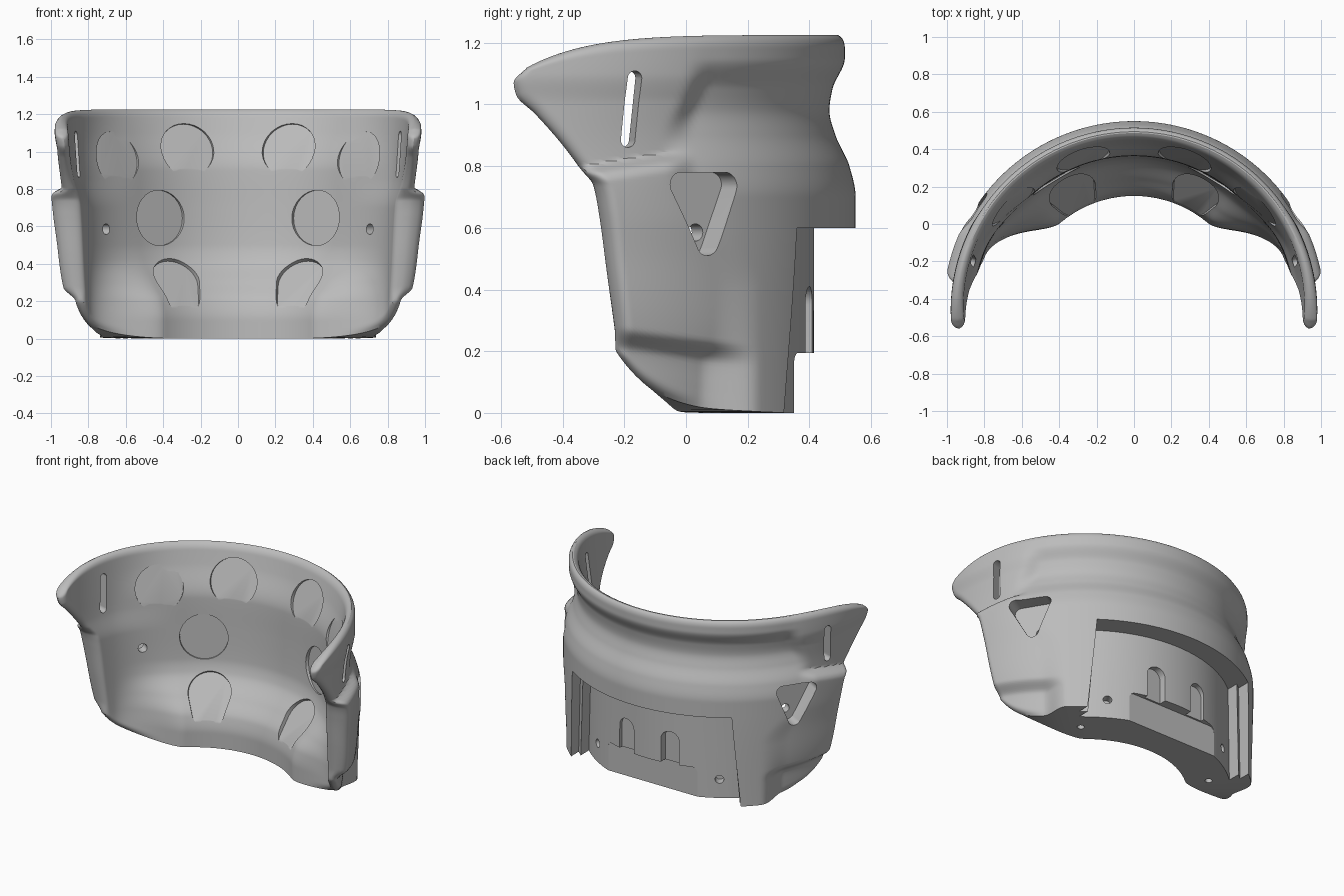
import bpy, bmesh, math
from mathutils import Vector

cube = bpy.data.objects.get("Cube")
if cube:
    bpy.data.objects.remove(cube, do_unlink=True)

CY = -0.46          # centre of curvature on the y axis
HEIGHT = 1.225


def curve(pts, x):
    """Monotone smooth interpolation through profile points."""
    x = min(max(x, pts[0][0]), pts[-1][0])
    slopes = [(b[1] - a[1]) / (b[0] - a[0]) for a, b in zip(pts, pts[1:])]

    def tangent(i):
        if i in (0, len(pts) - 1):
            return slopes[0] if i == 0 else slopes[-1]
        a, b = slopes[i - 1], slopes[i]
        return 0 if a * b <= 0 else 2 * a * b / (a + b)

    i = 0
    while i < len(pts) - 2 and x > pts[i + 1][0]:
        i += 1
    h = pts[i + 1][0] - pts[i][0]
    s = (x - pts[i][0]) / h
    return ((1 + 2 * s) * (1 - s) ** 2 * pts[i][1] + s * s * (3 - 2 * s) * pts[i + 1][1]
            + h * s * (1 - s) * ((1 - s) * tangent(i) - s * tangent(i + 1)))


def smooth(x, a, b):
    s = min(max((x - a) / (b - a), 0), 1)
    return s * s * (3 - 2 * s)


# Profiles: (height, radius), and (height, y) for the front edge
OUT_BACK = [(0, 1.0), (.6, 1.01), (.7, 1.01), (.8, .99), (.9, .945), (.98, .925),
            (1.05, .935), (1.15, .975), (1.225, .975)]
OUT_SIDE = [(0, .89), (.1, .9), (.18, .91), (.25, .975), (.5, 1.0), (.74, 1.02),
            (.765, 1.01), (.805, .955), (1.0, .965), (1.1, .98), (1.225, .975)]
IN_BACK = [(0, .61), (.1, .61), (.2, .63), (.3, .7), (.42, .79), (.5, .81),
           (.7, .82), (.9, .825), (1.1, .888), (1.225, .925)]
IN_SIDE = [(0, .83), (.2, .85), (.7, .86), (.85, .885), (1.0, .9), (1.225, .92)]
FRONT_EDGE = [(.2, -.21), (.45, -.25), (.65, -.28), (.74, -.3), (.78, -.33),
              (.87, -.4), (.97, -.49), (1.03, -.55), (1.07, -.558), (1.12, -.515)]


def r_out(th, z):
    k = smooth(z, .4, .75)
    lean = 5 * smooth(z, .85, 1.1)
    w = smooth(abs(th), math.radians(46 + 14 * k - lean), math.radians(56 + 11 * k - lean))
    # Both side ledges slope a little along the side
    y = CY + math.cos(th)
    low = .13 * y * (1 - smooth(z, .25, .45))
    high = .15 * (y + .33) * smooth(z, .6, .75) * (1 - smooth(z, .87, 1.05))
    return curve(OUT_BACK, z) * (1 - w) + curve(OUT_SIDE, z + low - high) * w


def r_in(th, z):
    w = smooth(abs(th), math.radians(40), math.radians(70))
    return curve(IN_BACK, z) * (1 - w) + curve(IN_SIDE, z) * w


def polar(th, r, z):
    return Vector((r * math.sin(th), CY + r * math.cos(th), z))


def inner_point(th, z):
    return polar(th, r_in(th, z), z)


def inner_normal(th, z, e=.06):
    """Direction into the wall from the inner skin."""
    across = inner_point(th + e, z) - inner_point(th - e, z)
    up = inner_point(th, z + e) - inner_point(th, z - e)
    return up.cross(across) * -1 if up.cross(across).dot(polar(th, 1, z)
                                                         - polar(th, 0, z)) < 0 else up.cross(across)


def make_object(name, bm):
    bmesh.ops.recalc_face_normals(bm, faces=bm.faces[:])
    mesh = bpy.data.meshes.new(name)
    bm.to_mesh(mesh)
    bm.free()
    ob = bpy.data.objects.new(name, mesh)
    bpy.context.collection.objects.link(ob)
    return ob


# Curved shell: outer and inner skins joined around a rounded rim
NU, NT = 150, 120
bm = bmesh.new()
outer, inner = [], []
for j in range(NT + 1):
    s = j / NT
    t = s * (1.25 - .25 * s)
    z_edge = .2 + .92 * t
    th_edge = math.acos((curve(FRONT_EDGE, z_edge) - CY) / .94)
    row_o, row_i = [], []
    for i in range(NU + 1):
        s = 2 * i / NU - 1
        u = s * (1.3 - .3 * s * s)
        w = abs(u) ** 8
        z = HEIGHT * t * (1 - w) + z_edge * w
        th = u * th_edge
        bottom = 1 - max(0, 1 - t * HEIGHT / .04) * smooth(abs(u), .65, .9)
        d = min((1 - t) * HEIGHT / .04, (1 - abs(u)) * th_edge / .05, bottom, 1)
        f = max(.15, math.sqrt(max(0, 1 - (1 - d) ** 2)))
        ro, ri = r_out(th, z), r_in(th, z)
        mid, half = (ro + ri) / 2, (ro - ri) / 2 * f
        row_o.append(bm.verts.new(polar(th, mid + half, z)))
        row_i.append(bm.verts.new(polar(th, mid - half, z)))
    outer.append(row_o)
    inner.append(row_i)
for g in (outer, inner):
    for j in range(NT):
        for i in range(NU):
            bm.faces.new((g[j][i], g[j][i + 1], g[j + 1][i + 1], g[j + 1][i]))
for j in (0, NT):
    for i in range(NU):
        bm.faces.new((outer[j][i], outer[j][i + 1], inner[j][i + 1], inner[j][i]))
for i in (0, NU):
    for j in range(NT):
        bm.faces.new((outer[j][i], outer[j + 1][i], inner[j + 1][i], inner[j][i]))
shell = make_object("curved_shell", bm)


def hull_prism(bm, circles, origin, normal, d0, d1):
    """Prism whose outline is the hull of circles (u, v, radius)."""
    n = Vector(normal).normalized()
    side = Vector((0, 1, 0)) if abs(n.z) > .95 else Vector((0, 0, 1))
    u = side.cross(n).normalized()
    v = n.cross(u)
    tmp = bmesh.new()
    for cu, cv, r in circles:
        for k in range(32):
            a = math.tau * k / 32
            for d in (d0, d1):
                tmp.verts.new(Vector(origin) + u * (cu + r * math.cos(a))
                              + v * (cv + r * math.sin(a)) + n * d)
    res = bmesh.ops.convex_hull(tmp, input=tmp.verts[:])
    loose = {g for g in res["geom_interior"] + res["geom_unused"]
             if isinstance(g, bmesh.types.BMVert)}
    bmesh.ops.delete(tmp, geom=list(loose), context="VERTS")
    bmesh.ops.dissolve_limit(tmp, angle_limit=.01, verts=tmp.verts[:], edges=tmp.edges[:])
    bmesh.ops.recalc_face_normals(tmp, faces=tmp.faces[:])
    mesh = bpy.data.meshes.new("temporary")
    tmp.to_mesh(mesh)
    tmp.free()
    bm.from_mesh(mesh)
    bpy.data.meshes.remove(mesh)


def cut(name, bm):
    cutter = make_object(name, bm)
    cutter.hide_render = True
    mod = shell.modifiers.new(name, "BOOLEAN")
    mod.solver = "EXACT"
    mod.object = cutter
    bpy.context.view_layer.objects.active = shell
    bpy.ops.object.modifier_apply(modifier=mod.name)
    bpy.data.objects.remove(cutter, do_unlink=True)


# Shallow pad seats: angle, height, outline, depth
ROUND = [(0, 0, .148)]
PEAR = [(0, .045, .132), (0, -.075, .1)]
SEATS = [(18.7, 1.01, ROUND, .008), (49.6, .965, ROUND, .01),
         (31, .645, ROUND, .006), (27.6, .285, PEAR, .016)]
pockets = bmesh.new()
for sx in (-1, 1):
    for deg, z, outline, depth in SEATS:
        th = sx * math.radians(deg)
        hull_prism(pockets, outline, inner_point(th, z), inner_normal(th, z), -.08, depth)
    # Strap slot through each wing
    th = sx * math.radians(73)
    hull_prism(pockets, [(-.008 * sx, -.1, .024), (.008 * sx, .1, .024)],
               polar(th, .96, .985), (math.sin(th), math.cos(th), 0), -.2, .1)
    # Triangular side pocket
    th = sx * math.radians(59)
    hull_prism(pockets, [(-.09, .09, .04), (.09, .09, .04), (.015 * sx, -.1, .04)],
               polar(th, 1.01, .65), (math.sin(th), math.cos(th), 0), -.11, .1)
cut("pocket_cutter", pockets)

# Wide recess at the lower back, with a step along each side wall
recess = bmesh.new()
rings = []
for z, w in ((-.1, .635), (.6, .59)):
    xs = [(w - .04) * (k / 24 - 1) for k in range(49)]
    floor = [(x, CY + math.sqrt(.875 ** 2 - x * x)) for x in xs]
    step = [(x, CY + math.sqrt(.94 ** 2 - x * x)) for x in (w - .04, w)]
    pts = floor + step + [(w, .9), (-w, .9)] + [(-x, y) for x, y in reversed(step)]
    rings.append([recess.verts.new((x, y, z)) for x, y in pts])
    recess.faces.new(rings[-1])
low, high = rings
for k in range(len(low)):
    m = (k + 1) % len(low)
    recess.faces.new((low[k], low[m], high[m], high[k]))
cut("recess_cutter", recess)

# Mount notch and screw holes
holes = bmesh.new()
hull_prism(holes, [(x, y, .035) for x in (-.295, .295) for y in (-.2, .16)],
           (0, .35, 0), (0, 1, 0), 0, .4)
for sx in (-1, 1):
    th = sx * math.radians(57)
    n = (math.sin(th), math.cos(th), 0)
    hull_prism(holes, [(0, 0, .028)], polar(th, .85, .585), n, -.15, .065)
    th = sx * math.radians(31)
    n = (math.sin(th), math.cos(th), 0)
    hull_prism(holes, [(0, 0, .027)], polar(th, .875, .125), n, -.06, .06)
    hull_prism(holes, [(0, 0, .022)], (sx * .5, .1, 0), (0, 0, 1), -.05, .05)
cut("hole_cutter", holes)

# Two arched slots above the notch
arches = bmesh.new()
for sx in (-1, 1):
    hull_prism(arches, [(0, -.15, .06), (0, .052, .06)],
               (sx * .16, .362, .298), (0, 1, 0), 0, .3)
cut("arch_cutter", arches)

# Plain grey finish
grey = bpy.data.materials.new("plain_grey")
grey.use_nodes = True
color = (.5, .5, .5, 1)
grey.diffuse_color = color
grey.node_tree.nodes["Principled BSDF"].inputs["Base Color"].default_value = color
shell.data.materials.clear()
shell.data.materials.append(grey)

bpy.ops.object.select_all(action="DESELECT")
shell.select_set(True)
bpy.context.view_layer.objects.active = shell
bpy.ops.object.shade_smooth_by_angle(angle=math.radians(30))
